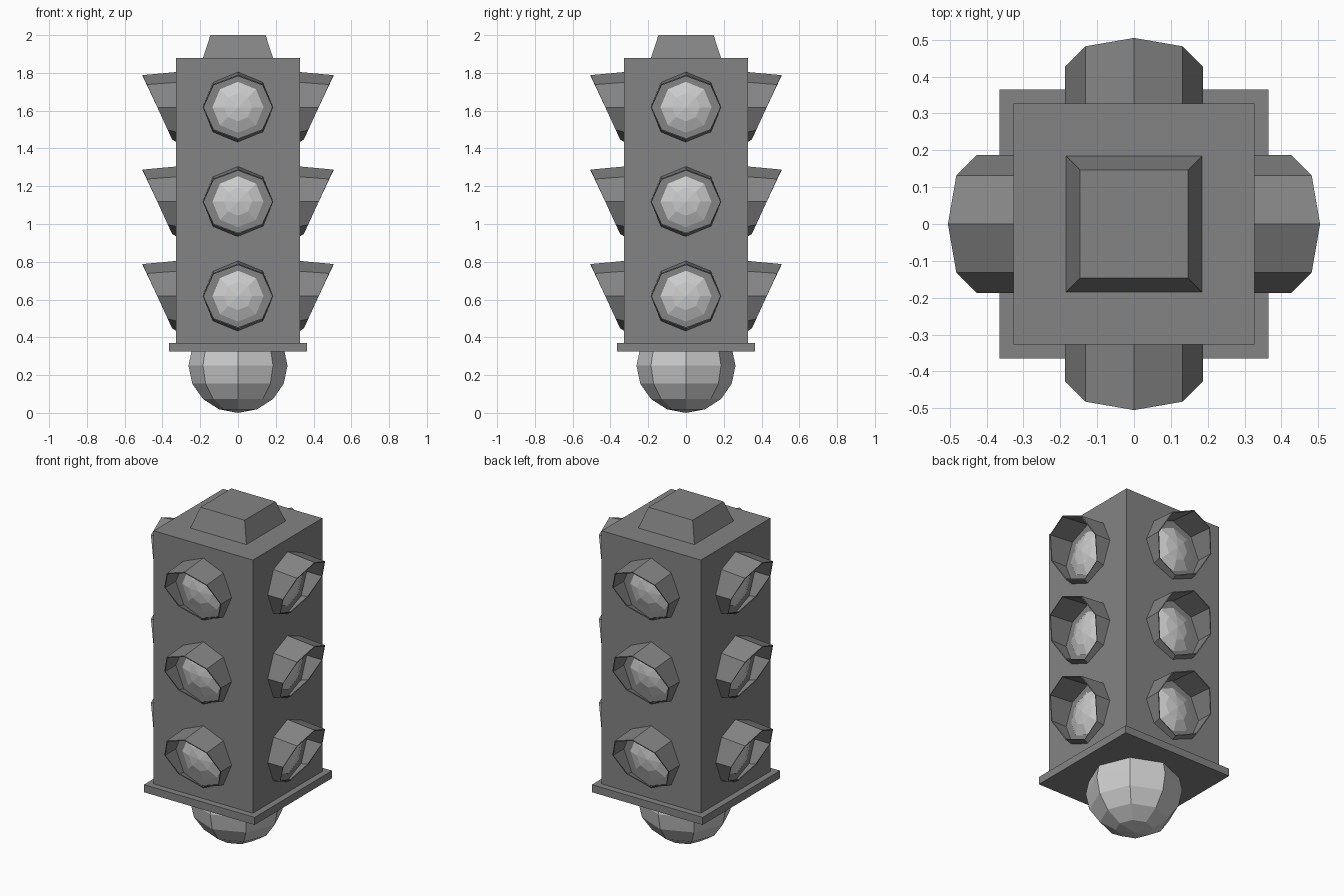
import bpy, bmesh
from math import pi, sin, cos, radians
from mathutils import Matrix, Vector

if "Cube" in bpy.data.objects:
    bpy.data.objects.remove(bpy.data.objects["Cube"])

HALF = 0.327            # half width of the housing
ROWS = (0.618, 1.118, 1.618)

dark = bpy.data.materials.new("dark_grey")
dark.diffuse_color = (0.23, 0.23, 0.23, 1)
dark.use_nodes = True
dark.node_tree.nodes["Principled BSDF"].inputs["Base Color"].default_value = dark.diffuse_color


def finish(bm, name, material=None):
    bmesh.ops.recalc_face_normals(bm, faces=bm.faces)
    mesh = bpy.data.meshes.new(name)
    bm.to_mesh(mesh)
    bm.free()
    if material:
        mesh.materials.append(material)
    obj = bpy.data.objects.new(name, mesh)
    bpy.context.collection.objects.link(obj)
    return obj


def block(name, half_low, half_top, z0, z1):
    """Square block whose top may be narrower than its bottom."""
    bm = bmesh.new()
    bmesh.ops.create_cube(bm, size=2)
    for v in bm.verts:
        h, z = (half_low, z0) if v.co.z < 0 else (half_top, z1)
        v.co = Vector((v.co.x * h, v.co.y * h, z))
    return finish(bm, name, dark)


def ring(bm, radius, y, tilt=0.0):
    """Upright octagon facing -y, optionally leaning forward."""
    verts = []
    for i in range(8):
        x, z = radius * sin(i * pi / 4), radius * cos(i * pi / 4)
        verts.append(bm.verts.new((x, y - z * sin(tilt), z * cos(tilt))))
    return verts


def bridge(bm, a, b):
    for i in range(8):
        j = (i + 1) % 8
        bm.faces.new((a[i], a[j], b[j], b[i]))


def hood(name, matrix):
    """Eight-sided open visor with a tilted front rim."""
    bm = bmesh.new()
    bridge(bm, ring(bm, 0.187, -HALF + 0.005), ring(bm, 0.187, -0.427, radians(24.6)))
    bm.transform(matrix)
    obj = finish(bm, name, dark)
    mod = obj.modifiers.new("thickness", 'SOLIDIFY')
    mod.thickness = 0.006
    mod.offset = -1


def lens(name, matrix, radius=0.135, depth=0.035):
    """Shallow eight-sided dome."""
    bm = bmesh.new()
    rings = [ring(bm, radius * r, -HALF - 0.005 - depth * (1 - r * r)) for r in (1, 0.55)]
    bridge(bm, *rings)
    tip = bm.verts.new((0, -HALF - 0.005 - depth, 0))
    for i in range(8):
        bm.faces.new((rings[1][i], rings[1][(i + 1) % 8], tip))
    bm.faces.new(rings[0][::-1])
    bm.transform(matrix)
    finish(bm, name)


# Housing, bottom plate and top cap
block("housing", HALF, HALF, 0.37, 1.88)
block("bottom_plate", 0.365, 0.365, 0.325, 0.37)
block("top_cap", 0.185, 0.146, 1.88, 2.0)

# Lamp under the plate
bm = bmesh.new()
bmesh.ops.create_uvsphere(bm, u_segments=8, v_segments=8, radius=1)
bm.transform(Matrix.Translation((0, 0, 0.25)) @ Matrix.Diagonal((0.262, 0.262, 0.25, 1)))
finish(bm, "bottom_lamp")

# Three hooded lenses on each of the four sides
for side in range(4):
    turn = Matrix.Rotation(side * pi / 2, 4, 'Z')
    for row, z in enumerate(ROWS):
        place = turn @ Matrix.Translation((0, 0, z))
        hood(f"hood_{side + 1}_{row + 1}", place)
        lens(f"lens_{side + 1}_{row + 1}", place)
